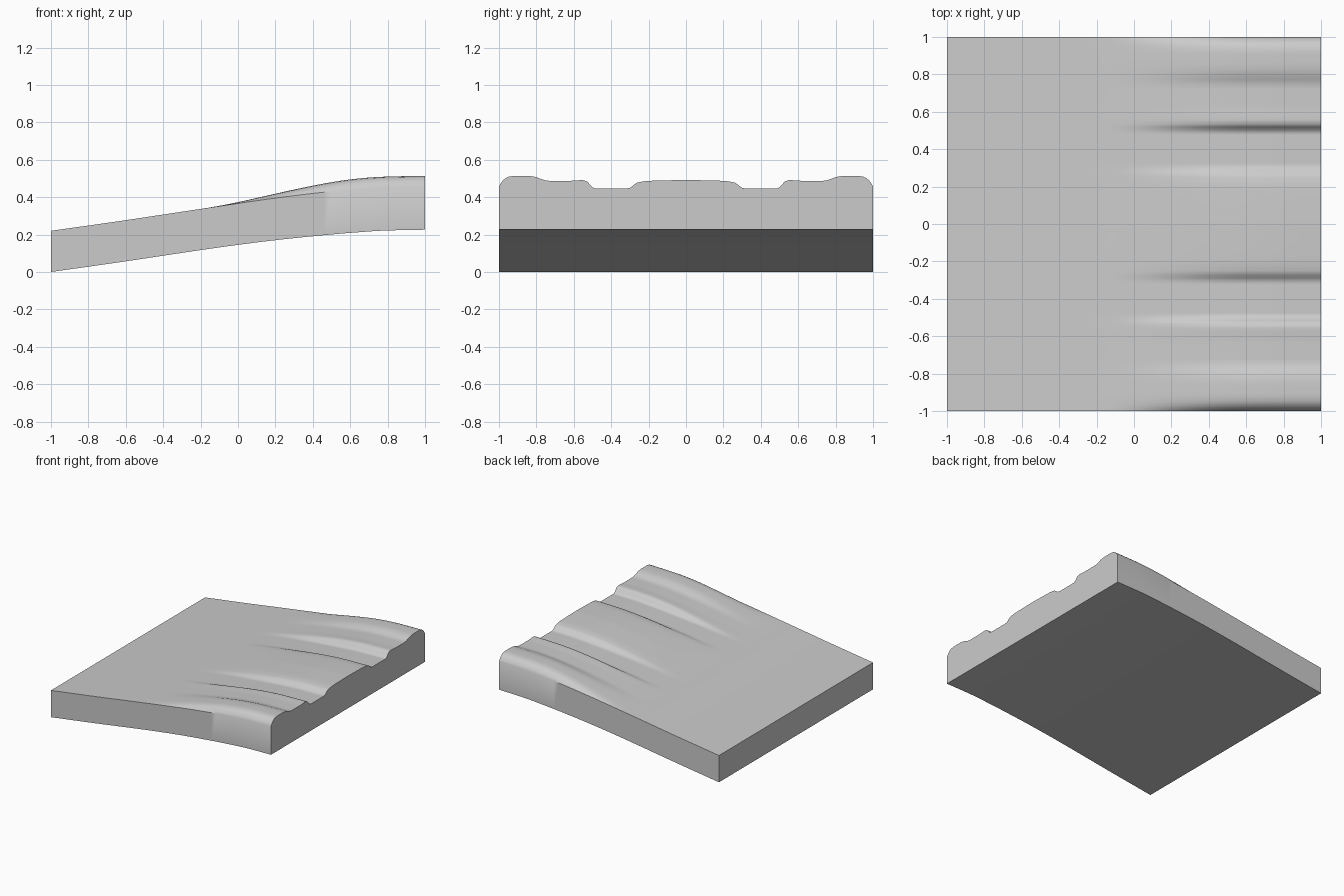
import bpy, bmesh, math

if "Cube" in bpy.data.objects:
    bpy.data.objects.remove(bpy.data.objects["Cube"])

def hermite(pts, t):
    """Smooth monotone interpolation through (t, value) points."""
    n = len(pts)
    d = [(pts[i+1][1]-pts[i][1])/(pts[i+1][0]-pts[i][0]) for i in range(n-1)]
    m = [d[0]] + [0 if d[i-1]*d[i] <= 0 else 2*d[i-1]*d[i]/(d[i-1]+d[i]) for i in range(1, n-1)] + [d[-1]]
    for i in range(n-1):
        if t <= pts[i+1][0] + 1e-9:
            h = pts[i+1][0]-pts[i][0]
            s = (t-pts[i][0])/h
            return ((2*s**3-3*s*s+1)*pts[i][1] + (s**3-2*s*s+s)*h*m[i]
                    + (3*s*s-2*s**3)*pts[i+1][1] + (s**3-s*s)*h*m[i+1])
    return pts[-1][1]

# Underside curve, and ridge height across half the width (mirrored)
under = [(-1, 0), (-.6, .057), (-.2, .117), (0, .145), (.2, .17), (.4, .191),
         (.6, .209), (.8, .222), (1, .226)]
ridge = [(0, .046), (.2, .041), (.26, .032), (.3, .004), (.315, 0), (.485, 0),
         (.5, .006), (.53, .038), (.555, .045), (.63, .041), (.73, .041), (.76, .046),
         (.8, .061), (.85, .068), (.91, .068), (.95, .063), (.98, .042), (1, .012)]
THICK = .22

def fade(x):
    s = min(1, max(0, (x+.2)/.9))
    return s*s*(3-2*s)

NX = 48
xs = [-1 + 2*i/NX for i in range(NX+1)]
half = sorted(set([i/40 for i in range(41)] + [p[0] for p in ridge] + [.515, .54, .29, .965, .99]))
ys = [-y for y in reversed(half) if y > 0] + half

# Ramp slab: solid section per x station, joined along the length
bm = bmesh.new()
rows = []
for x in xs:
    b = hermite(under, x)
    top = [bm.verts.new((x, y, b+THICK+fade(x)*hermite(ridge, abs(y)))) for y in ys]
    low = [bm.verts.new((x, 1, b)), bm.verts.new((x, -1, b))]
    rows.append(top + low)
n = len(rows[0])
for a, c in zip(rows, rows[1:]):
    for j in range(n):
        k = (j+1) % n
        bm.faces.new((a[j], c[j], c[k], a[k]))
bm.faces.new(rows[0])
bm.faces.new(rows[-1][::-1])
bmesh.ops.recalc_face_normals(bm, faces=bm.faces)
mesh = bpy.data.meshes.new("ridged_ramp")
bm.to_mesh(mesh)
bm.free()
slab = bpy.data.objects.new("ridged_ramp", mesh)
bpy.context.collection.objects.link(slab)

mat = bpy.data.materials.new("light grey")
mat.diffuse_color = (.6, .6, .6, 1)
mat.use_nodes = True
mat.node_tree.nodes["Principled BSDF"].inputs["Base Color"].default_value = mat.diffuse_color
mesh.materials.append(mat)

bpy.context.view_layer.objects.active = slab
slab.select_set(True)
bpy.ops.object.shade_smooth_by_angle(angle=math.radians(35))
